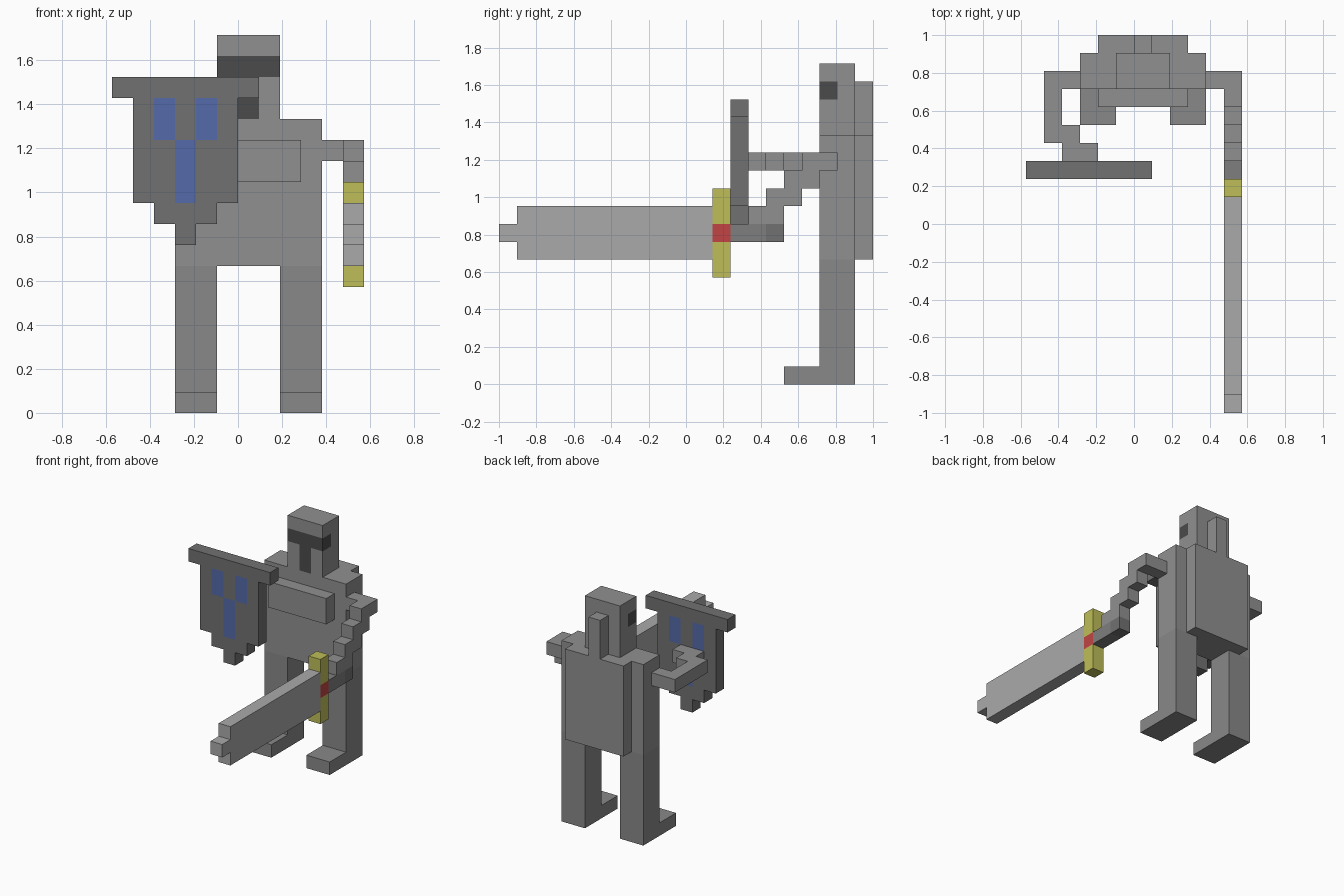
import bpy, bmesh
from mathutils import Vector

if "Cube" in bpy.data.objects:
    bpy.data.objects.remove(bpy.data.objects["Cube"])

V = 2 / 21  # size of one block


def material(name, rgb):
    m = bpy.data.materials.new(name)
    m.diffuse_color = (*rgb, 1)
    m.use_nodes = True
    m.node_tree.nodes["Principled BSDF"].inputs["Base Color"].default_value = m.diffuse_color
    return m


STEEL = material("steel", (0.28, 0.28, 0.28))
LEGS = material("leg steel", (0.25, 0.25, 0.25))
BLADE = material("light steel", (0.4, 0.4, 0.4))
GRIP = material("grip", (0.21, 0.21, 0.21))
SHIELD = material("dark steel", (0.165, 0.165, 0.165))
DARK = material("shadow", (0.07, 0.07, 0.07))
BLUE = material("blue", (0.09, 0.147, 0.4))
GOLD = material("gold", (0.515, 0.515, 0.1))
RED = material("red", (0.54, 0.058, 0.058))


def blocks(box):
    """All unit blocks in a box (x0, x1, y0, y1, z0, z1); y counts from the front."""
    x0, x1, y0, y1, z0, z1 = box
    return {(x, y, z) for x in range(x0, x1) for y in range(y0, y1) for z in range(z0, z1)}


def part(name, boxes, mat=STEEL, cut=()):
    """Join boxes on the block grid, minus the cut boxes, into one outer skin."""
    cells = set().union(*map(blocks, boxes)).difference(*map(blocks, cut))
    bm = bmesh.new()
    for cell in cells:
        for axis in range(3):
            for side in (0, 1):
                near = list(cell)
                near[axis] += 2 * side - 1
                if tuple(near) in cells:
                    continue
                quad = []
                for a, b in ((0, 0), (1, 0), (1, 1), (0, 1)):
                    p = Vector(cell)
                    p[axis] += side
                    p[(axis + 1) % 3] += a
                    p[(axis + 2) % 3] += b
                    quad.append(bm.verts.new((p - Vector((0, 10.5, 0))) * V))
                bm.faces.new(quad if side else quad[::-1])
    bmesh.ops.remove_doubles(bm, verts=bm.verts[:], dist=1e-4)
    bmesh.ops.dissolve_limit(bm, angle_limit=0.01, verts=bm.verts[:], edges=bm.edges[:])
    me = bpy.data.meshes.new(name)
    bm.to_mesh(me)
    bm.free()
    me.materials.append(mat)
    ob = bpy.data.objects.new(name, me)
    bpy.context.collection.objects.link(ob)


# Legs with feet
for side, x in (("left", -3), ("right", 2)):
    part(side + "_leg", [(x, x + 2, 18, 20, 0, 7), (x, x + 2, 16, 18, 0, 1)], LEGS)

# Torso, chest plate and back panel
part("torso", [(-3, 4, 18, 20, 7, 14)])
part("chest_plate", [(-2, 3, 17, 18, 11, 13)])
part("back_panel", [(-2, 3, 20, 21, 7, 14)])

# Helmet with dark visor slit, and plume behind
visor = [(-1, 2, 18, 19, 16, 17), (0, 1, 18, 19, 14, 16)]
part("helmet", [(-1, 2, 18, 20, 14, 18)], cut=visor)
part("visor", visor, DARK)
part("plume", [(0, 1, 20, 21, 14, 17)])

# Shield arm, level
part("shield_arm", [(-5, -3, 18, 19, 12, 13), (-5, -4, 15, 18, 12, 13),
                    (-4, -3, 15, 16, 12, 13), (-4, -2, 14, 15, 12, 13)])

# Shield with blue emblem through its full thickness
emblem = [(-4, -3, 13, 14, 13, 15), (-2, -1, 13, 14, 13, 15), (-3, -2, 13, 14, 10, 13)]
part("shield", [(-6, 1, 13, 14, 15, 16), (-5, 0, 13, 14, 10, 15),
                (-4, -1, 13, 14, 9, 10), (-3, -2, 13, 14, 8, 9)], SHIELD, emblem)
part("shield_emblem", emblem, BLUE)

# Sword arm, stepping down and forward
steps = [(5, 6, 17 - i, 19 - i, 12 - i, 13 - i) for i in range(4)]
part("sword_arm", [(4, 5, 18, 19, 12, 13)] + steps)

# Sword
part("sword_grip", [(5, 6, 13, 15, 8, 9)], GRIP)
part("sword_pommel", [(5, 6, 15, 16, 8, 9)], SHIELD)
gem = (5, 6, 12, 13, 8, 9)
part("sword_guard", [(5, 6, 12, 13, 6, 11)], GOLD, [gem])
part("guard_gem", [gem], RED)
part("sword_blade", [(5, 6, 1, 12, 7, 10), (5, 6, 0, 1, 8, 9)], BLADE)
